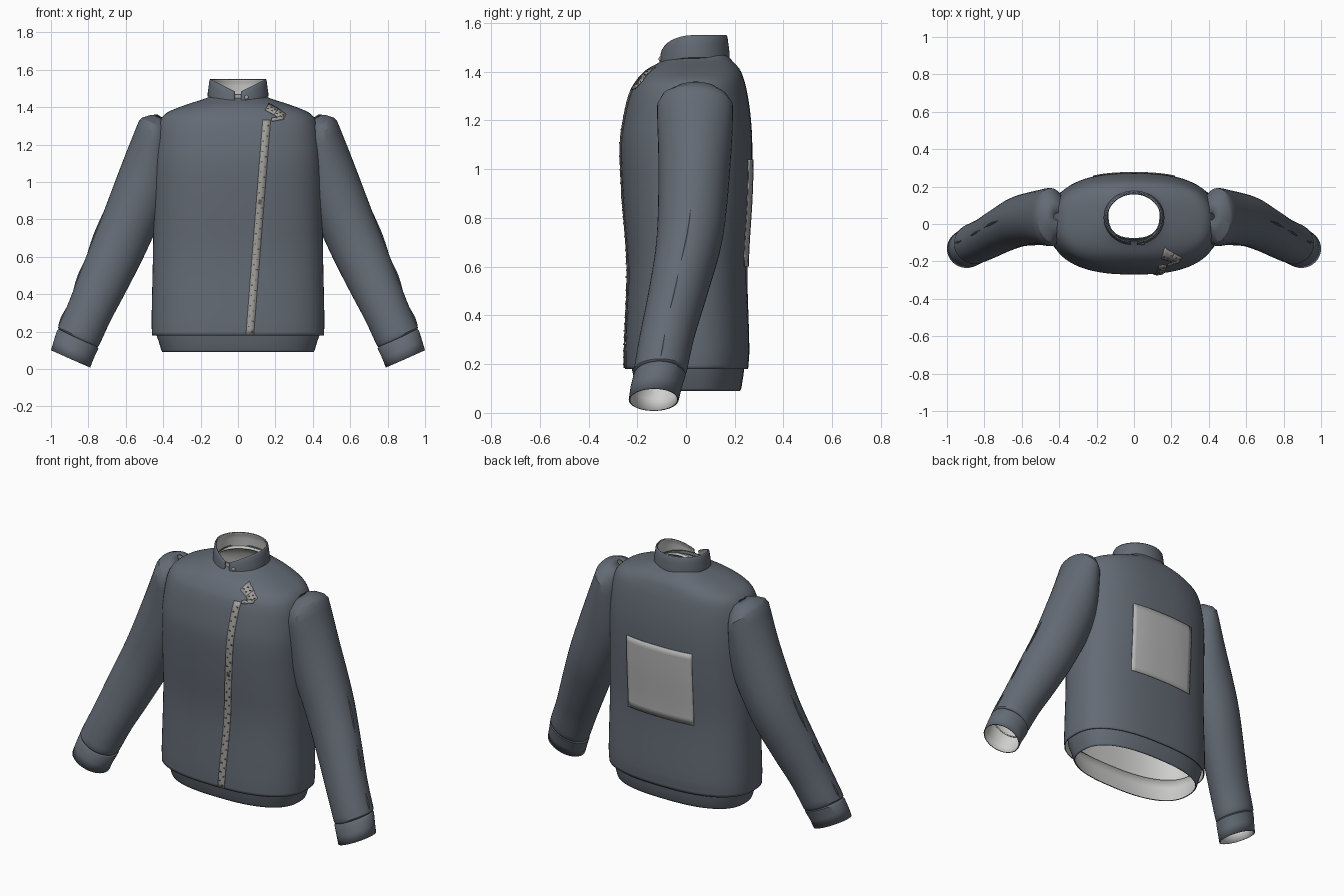
import bpy, bmesh, math
from mathutils import Vector

cube = bpy.data.objects.get("Cube")
if cube:
    bpy.data.objects.remove(cube)


def material(name, rgb):
    m = bpy.data.materials.new(name)
    m.use_nodes = True
    m.diffuse_color = (*rgb, 1)
    m.node_tree.nodes["Principled BSDF"].inputs["Base Color"].default_value = (*rgb, 1)
    return m


CLOTH = material("slate cloth", (0.125, 0.145, 0.175))
LINING = material("pale lining", (0.62, 0.62, 0.61))
PATCH = material("grey patch", (0.46, 0.46, 0.46))
TAPE = material("zip tape", (0.36, 0.35, 0.33))
METAL = material("dark metal", (0.10, 0.10, 0.10))


def make(name, verts, faces, mats, angle=40):
    me = bpy.data.meshes.new(name)
    me.from_pydata([tuple(v) for v in verts], [], faces)
    for m in mats:
        me.materials.append(m)
    ob = bpy.data.objects.new(name, me)
    bpy.context.collection.objects.link(ob)
    bpy.ops.object.select_all(action="DESELECT")
    ob.select_set(True)
    bpy.context.view_layer.objects.active = ob
    bpy.ops.object.shade_smooth_by_angle(angle=math.radians(angle))
    return ob


def loft(name, rings, mats, closed=True, angle=40):
    n = len(rings[0])
    faces = [(i * n + j, i * n + (j + 1) % n, (i + 1) * n + (j + 1) % n, (i + 1) * n + j)
             for i in range(len(rings) - 1) for j in range(n if closed else n - 1)]
    return make(name, [p for r in rings for p in r], faces, mats, angle)


def line_inside(ob, thick=0.006, mirror=False):
    s = ob.modifiers.new("lining", "SOLIDIFY")
    s.thickness, s.offset, s.material_offset = thick, -1, 1
    if mirror:
        ob.modifiers.new("mirror", "MIRROR")


def hermite(keys, t):
    """Smooth interpolation of rows whose first entry is the parameter."""
    i = max(k for k in range(len(keys) - 1) if keys[k][0] <= t or k == 0)

    def slope(k, c):
        a, b = keys[max(k - 1, 0)], keys[min(k + 1, len(keys) - 1)]
        return (b[c] - a[c]) / (b[0] - a[0])
    p, q = keys[i], keys[i + 1]
    h = q[0] - p[0]
    s = (t - p[0]) / h
    return [(2*s**3 - 3*s*s + 1) * p[c] + (s**3 - 2*s*s + s) * h * slope(i, c)
            + (3*s*s - 2*s**3) * q[c] + (s**3 - s*s) * h * slope(i + 1, c)
            for c in range(1, len(p))]


# Torso: height, half width, front y, back y
POWER = 2.5
BODY = [(0.18, .46, -.25, .255), (0.26, .462, -.25, .26), (0.6, .455, -.24, .252),
        (0.9, .452, -.262, .268), (1.1, .45, -.27, .272), (1.22, .44, -.255, .265),
        (1.32, .42, -.23, .25), (1.37, .38, -.20, .237), (1.41, .285, -.16, .22),
        (1.45, .165, -.09, .185), (1.47, .14, -.08, .17)]


def oval(a, y0, y1, z, n=72, power=POWER):
    pts = []
    for k in range(n):
        c, s = math.cos(math.tau * k / n), math.sin(math.tau * k / n)
        pts.append((a * math.copysign(abs(c) ** (2 / power), c),
                    (y0 + y1) / 2 + (y1 - y0) / 2 * math.copysign(abs(s) ** (2 / power), s), z))
    return pts


heights = [z + (BODY[i + 1][0] - z) * k / 5 for i, (z, *_) in enumerate(BODY[:-1]) for k in range(5)]
torso = loft("torso", [oval(*hermite(BODY, z), z) for z in heights + [1.47]], [CLOTH, LINING])
line_inside(torso)

waistband = loft("waistband", [oval(a, y0, y1, z) for z, a, y0, y1 in
                 ((.09, .405, -.20, .222), (.10, .41, -.205, .227), (.15, .425, -.215, .235),
                  (.19, .44, -.225, .24), (.25, .448, -.232, .245))], [CLOTH, LINING])
line_inside(waistband)


def on_body(x, z, side, lift):
    """Point on the torso skin, side -1 front or 1 back."""
    a, y0, y1 = hermite(BODY, z)
    bulge = max(0, 1 - abs(x / a) ** POWER) ** (1 / POWER)
    return Vector((x, (y0 + y1) / 2 + side * ((y1 - y0) / 2 * bulge + lift), z))


# Sleeves: outer x z, inner x z, front y, back y, from the wrist up
SLEEVE = [(.957, .205, .755, .112, -.208, -.006), (.962, .222, .743, .125, -.214, .004),
          (.90, .37, .68, .26, -.19, .035), (.82, .58, .59, .43, -.152, .092),
          (.73, .81, .485, .64, -.12, .152), (.62, 1.1, .37, .92, -.113, .182),
          (.53, 1.325, .36, 1.2, -.118, .192), (.515, 1.342, .36, 1.27, -.095, .165),
          (.47, 1.358, .37, 1.31, -.04, .12), (.43, 1.36, .39, 1.335, .02, .06)]
CUFF = [(1.0, .10, .79, .008, -.235, -.03), (.985, .15, .772, .055, -.228, -.018),
        (.968, .205, .747, .108, -.215, -.002), (.956, .215, .752, .122, -.205, -.01)]


def tube_ring(xo, zo, xi, zi, y0, y1, n=40):
    c = Vector(((xo + xi) / 2, (y0 + y1) / 2, (zo + zi) / 2))
    u, v = Vector(((xo - xi) / 2, 0, (zo - zi) / 2)), Vector((0, (y1 - y0) / 2, 0))
    return [c + u * math.cos(math.tau * k / n) + v * math.sin(math.tau * k / n) for k in range(n)]


keyed = [(i, *r) for i, r in enumerate(SLEEVE)]
fine = [tube_ring(*SLEEVE[0])]
fine += [tube_ring(*hermite(keyed, 1 + k / 4)) for k in range(21)]
fine += [tube_ring(*r) for r in SLEEVE[7:]]
line_inside(loft("sleeves", fine, [CLOTH, LINING], angle=30), mirror=True)
line_inside(loft("cuffs", [tube_ring(*r) for r in CUFF], [CLOTH, LINING]), mirror=True)


# Pinched folds running down the outside of each sleeve
def fold(name, t0, t1):
    rings = []
    for k in range(9):
        xo, zo, xi, zi, y0, y1 = hermite(keyed, t0 + (t1 - t0) * k / 8)
        r = 0.001 + 0.006 * math.sin(math.pi * k / 8)
        rings.append([(xo + r * math.cos(a), (y0 + y1) / 2 + r * math.sin(a), zo)
                      for a in (math.tau * j / 6 for j in range(6))])
    loft(name, rings, [CLOTH]).modifiers.new("mirror", "MIRROR")


for name, t0, t1 in (("lower_fold", 1.1, 1.75), ("middle_fold", 2.3, 2.95), ("upper_fold", 3.2, 4.1)):
    fold(name, t0, t1)


# Collar with a narrow front opening
def collar_ring(grow, level, n=56):
    pts = []
    for k in range(n + 1):
        t = 0.1 + (math.tau - 0.2) * k / n
        dip = 1 - abs(math.sin(t)) if math.cos(t) > 0 else 0
        low, high = 1.458 - .055 * dip, 1.55 - .075 * dip
        pts.append(((.15 + grow) * math.sin(t), .033 - (.134 + grow) * math.cos(t),
                    low + (high - low) * level))
    return pts


collar = loft("collar", [collar_ring(g, l) for g, l in
              ((-.004, -.12), (.012, 0), (.012, .2), (.007, .6), (.003, .93), (-.001, 1))],
              [CLOTH, LINING], closed=False)
line_inside(collar, 0.008)

# Facing strip behind the collar opening
loft("collar_facing", [[(x, -.098 + .01 * (z > 1.44), z) for x in (-.022, .022)]
                       for z in (1.40, 1.465)], [TAPE], closed=False)


# Strips and plates laid on the body
def plate(name, points, cols, mats, thick=0.004):
    rings = [points[i:i + cols] for i in range(0, len(points), cols)]
    ob = loft(name, rings, mats, closed=False)
    s = ob.modifiers.new("thickness", "SOLIDIFY")
    s.thickness, s.offset = thick, 0
    return ob


plate("back_patch", [on_body(-.22 + .44 * i / 16, .6 + .44 * j / 12, 1, .004)
                     for j in range(13) for i in range(17)], 17, [PATCH])


def zip_x(z):
    return .063 + .09 * (z - .18) / 1.15


plate("zip_tape", [on_body(zip_x(z) + s * .021, z, -1, .004)
                   for z in (.185 + 1.145 * k / 40 for k in range(41)) for s in (-1, 0, 1)], 3, [TAPE])


def studs(name, spots, size):
    bm = bmesh.new()
    for x, z in spots:
        c = on_body(x, z, -1, .006)
        made = bmesh.ops.create_cube(bm, size=1)["verts"]
        for v in made:
            v.co = c + Vector((v.co.x * size, v.co.y * .006, v.co.z * size * .7))
    me = bpy.data.meshes.new(name)
    bm.to_mesh(me)
    bm.free()
    me.materials.append(METAL)
    bpy.context.collection.objects.link(bpy.data.objects.new(name, me))


studs("zip_teeth", [(zip_x(z) + (-1) ** k * .009, z) for k, z in
                    ((k, .2 + .0275 * k) for k in range(41))], .009)
studs("zip_slider", [(zip_x(.9), .9), (zip_x(.88), .885)], .018)

# Loose zip end folded over below the collar
path = [Vector(p) for p in ((.155, 1.402), (.205, 1.375), (.245, 1.345), (.18, 1.332))]
for n, (p, q) in enumerate(zip(path, path[1:])):
    side = Vector((p.y - q.y, q.x - p.x)).normalized() * (.02 if n < 2 else .009)
    spots = [p.lerp(q, k / 6) + side * s for k in range(7) for s in (-1, 0, 1)]
    plate("zip_end_%d" % (n + 1), [on_body(v.x, v.y, -1, .006 + .001 * n) for v in spots], 3, [TAPE])
    studs("zip_end_teeth_%d" % (n + 1), [p.lerp(q, k / 5) + side * .4 * (-1) ** k for k in range(1, 5)], .01)

# Collar button
bpy.ops.mesh.primitive_uv_sphere_add(segments=16, ring_count=8, radius=.011, location=(.045, -.106, 1.452))
button = bpy.context.object
button.name = "collar_button"
button.scale.y = .6
button.data.materials.append(TAPE)
bpy.ops.object.shade_smooth_by_angle()
